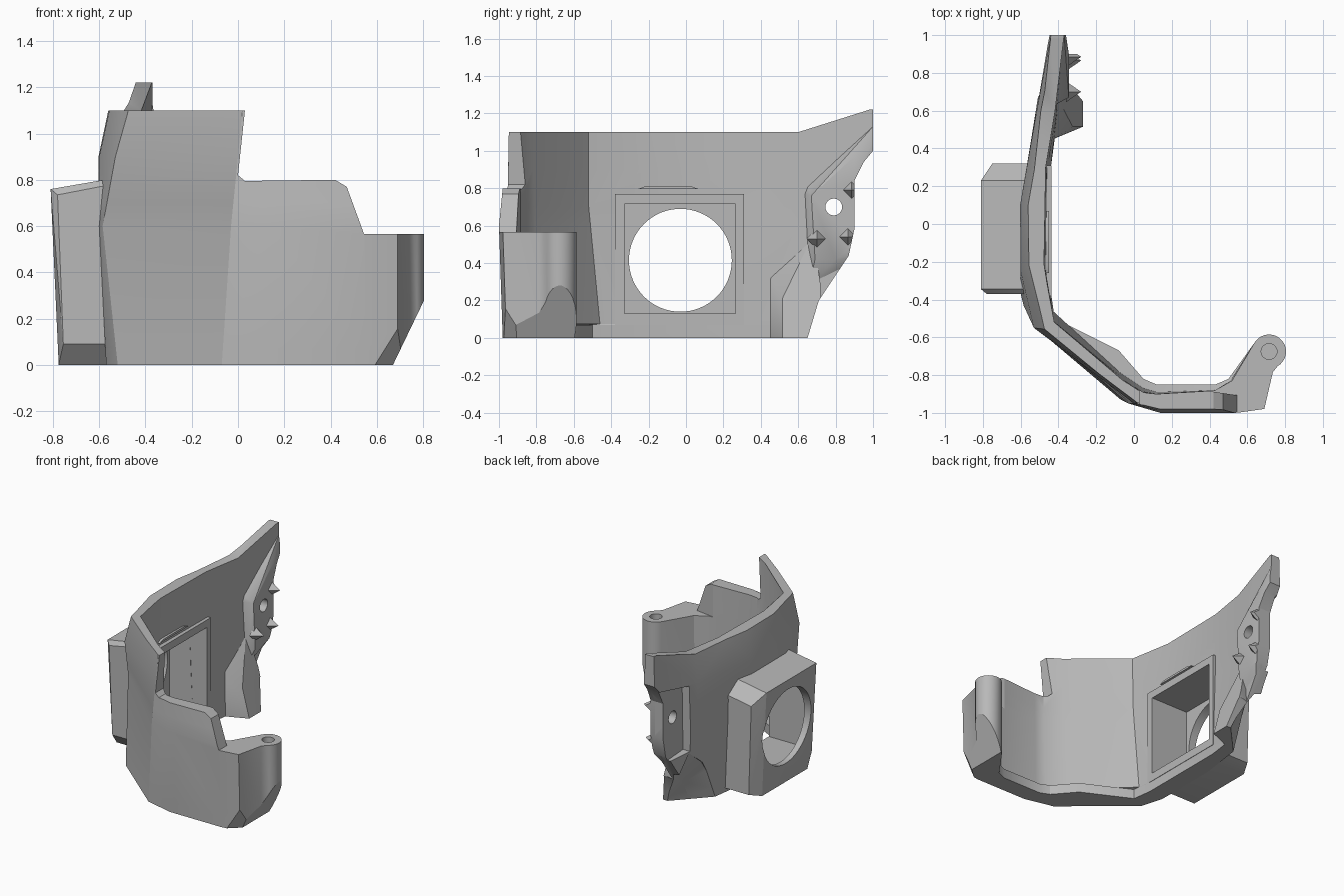
import bpy, bmesh, math
from mathutils import Vector, Matrix

default_cube = bpy.data.objects.get("Cube")
if default_cube:
    bpy.data.objects.remove(default_cube)

grey = bpy.data.materials.new("light grey")
grey.use_nodes = True
grey.diffuse_color = (0.48, 0.48, 0.48, 1)
grey.node_tree.nodes["Principled BSDF"].inputs["Base Color"].default_value = grey.diffuse_color


def finish(name, bm):
    """Turn a bmesh into a linked, coloured object."""
    bmesh.ops.recalc_face_normals(bm, faces=bm.faces)
    mesh = bpy.data.meshes.new(name)
    bm.to_mesh(mesh)
    bm.free()
    mesh.materials.append(grey)
    obj = bpy.data.objects.new(name, mesh)
    bpy.context.collection.objects.link(obj)
    return obj


def loft(bm, rings):
    """Skin a stack of equally long closed rings and cap both ends."""
    loops = [[bm.verts.new(p) for p in ring] for ring in rings]
    count = len(loops[0])
    for low, high in zip(loops, loops[1:]):
        for i in range(count):
            j = (i + 1) % count
            bm.faces.new((low[i], low[j], high[j], high[i]))
    bm.faces.new(loops[0][::-1])
    bm.faces.new(loops[-1])


def plan_at(keys, z):
    """Blend the plan lines of the two keyed heights around z."""
    for (z0, line0), (z1, line1) in zip(keys, keys[1:]):
        if z <= z1:
            t = (z - z0) / (z1 - z0)
            return [tuple(Vector(a).lerp(Vector(b), t)) for a, b in zip(line0, line1)]


def prism(name, outline, axis, start, end):
    """Extrude a flat outline along x, y or z; the outline uses the other two axes in order."""
    slot = "xyz".index(axis)
    bm = bmesh.new()
    loft(bm, [[(*p[:slot], t, *p[slot:]) for p in outline] for t in (start, end)])
    return finish(name, bm)


def hull(name, points):
    bm = bmesh.new()
    verts = [bm.verts.new(p) for p in points]
    bmesh.ops.convex_hull(bm, input=verts)
    unused = [v for v in bm.verts if not v.link_faces]
    bmesh.ops.delete(bm, geom=unused, context="VERTS")
    bmesh.ops.dissolve_limit(bm, angle_limit=math.radians(1), verts=bm.verts, edges=bm.edges)
    return finish(name, bm)


def circle(centre, radius, steps=48, first=0, last=360, closed=True):
    span = steps if closed else steps - 1
    angles = [math.radians(first + (last - first) * i / span) for i in range(steps)]
    return [(centre[0] + radius * math.cos(a), centre[1] + radius * math.sin(a)) for a in angles]


def rectangle(left, right, low, high):
    return [(left, low), (right, low), (right, high), (left, high)]


def cut(obj, *cutters):
    bpy.context.view_layer.objects.active = obj
    for cutter in cutters:
        mod = obj.modifiers.new("cut", "BOOLEAN")
        mod.operation = "DIFFERENCE"
        mod.solver = "EXACT"
        mod.object = cutter
        bpy.ops.object.modifier_apply(modifier=mod.name)


# Outer plan lines of the wall by height, each from back to front
outer_keys = [
    (0, [(-.42, 1), (-.5, .6), (-.57, .1), (-.57, -.38), (-.52, -.55), (-.07, -.93),
         (.14, -.98), (.55, -.98), (.69, -.96)]),
    (.6, [(-.455, 1), (-.52, .6), (-.6, .1), (-.6, -.37), (-.585, -.43), (-.03, -.95),
          (.14, -1), (.55, -1), (.69, -.98)]),
    (.9, [(-.45, 1), (-.515, .6), (-.603, .1), (-.6, -.25), (-.53, -.55), (0, -.95),
          (.14, -.97), (.55, -.97), (.69, -.95)]),
    (1.22, [(-.44, 1), (-.48, .6), (-.535, .1), (-.53, -.2), (-.44, -.56), (.03, -.945),
            (.14, -.95), (.55, -.95), (.69, -.93)]),
]
# Inner plan lines: a low ledge round the bottom, then the wall face
ledge = [(-.37, 1), (-.4, .6), (-.44, .3), (-.44, -.36), (-.42, -.5), (-.08, -.67),
         (.05, -.82), (.12, -.85), (.43, -.85), (.5, -.82)]
inner_keys = [
    (0, ledge), (.07, ledge),
    (.075, [(-.37, 1), (-.4, .6), (-.44, .3), (-.445, -.34), (-.43, -.46), (-.07, -.79),
            (.05, -.87), (.12, -.89), (.43, -.88), (.51, -.83)]),
    (.7, [(-.37, 1), (-.41, .6), (-.46, .3), (-.465, -.25), (-.43, -.52), (-.07, -.81),
          (.05, -.89), (.12, -.9), (.43, -.88), (.52, -.83)]),
    (1.22, [(-.37, 1), (-.42, .6), (-.47, .3), (-.48, -.2), (-.42, -.52), (-.06, -.83),
            (.05, -.9), (.12, -.9), (.43, -.89), (.52, -.84)]),
]
hinge = (.715, -.675)
knuckle = [(.735, -.785)] + circle(hinge, .09, 20, -60, 150, closed=False)

# Curved wall with the hinge knuckle at its front end
bm = bmesh.new()
loft(bm, [[(x, y, z) for x, y in plan_at(outer_keys, z) + knuckle + plan_at(inner_keys, z)[::-1]]
          for z in (0, .07, .075, .6, .7, .9, 1.22)])
bmesh.ops.recalc_face_normals(bm, faces=bm.faces)
# Bevels under the knuckle and at the lower front corner
for point, normal in (((.67, 0, 0), (.27, 0, -.13)), ((.58, -.985, 0), (.16, -.18, -.09))):
    bmesh.ops.bisect_plane(bm, geom=bm.verts[:] + bm.edges[:] + bm.faces[:], dist=1e-5,
                           plane_co=point, plane_no=Vector(normal).normalized(), clear_outer=True)
    bmesh.ops.holes_fill(bm, edges=[e for e in bm.edges if e.is_boundary], sides=0)
wall = finish("curved_wall", bm)

# Cutters
front_notch = prism("front_notch_cutter", [
    (.063, 1.4), (.03, 1.1), (0, .82), (.03, .795), (.42, .8), (.47, .77),
    (.545, .565), (.95, .565), (.95, 1.4)], "y", -1.2, -.3)
top_trim = prism("top_cutter", [
    (-1.2, 1.1), (.6, 1.1), (.98, 1.22), (1.2, 1.29), (1.2, 1.5), (-1.2, 1.5)], "x", -1, 1)
back_trim = prism("back_cutter", [
    (1.2, 1), (1, 1), (.95, .94), (.9, .84), (.9, .58), (.87, .44), (.71, .2),
    (.65, 0), (.65, -.1), (1.2, -.1)], "x", -1, 0)
lip_trim = prism("front_lip_cutter", [(.4, -.885), (.6, -.915), (.6, -.7), (.4, -.7)], "z", .565, 1)
cavity = prism("cavity_cutter", rectangle(-.33, .265, .13, .715), "x", -.74, -.3)
port = prism("port_cutter", circle((-.03, .415), .275, 64), "x", -.95, -.65)
bolt_hole = prism("bolt_hole_cutter", circle((.79, .7), .045, 24), "x", -.8, -.1)
pin_hole = prism("pin_hole_cutter", circle(hinge, .042, 24), "z", .4, .8)
recess = prism("recess_cutter", [(.68, .9), (.98, .95), (.98, .4), (.67, .42)], "x", -.8, -.445)
foot_bevel = hull("foot_bevel_cutter", [
    (-.27, .67, -.05), (-.56, .36, -.05), (-.51, .55, .3), (-.5, .68, .41),
    (-.8, .55, .3), (-.8, .8, .41), (-.8, .36, -.05), (-.27, .9, -.05)])

cut(wall, front_notch, top_trim, back_trim, lip_trim, cavity, bolt_hole, pin_hole, recess, foot_bevel)

# Side box with a bevelled outer face and a round port
box = hull("side_box", [
    (-.81, -.345, .76), (-.81, .23, .76), (-.775, -.29, 0), (-.775, .23, 0),
    (-.52, -.345, .81), (-.52, .23, .81), (-.52, -.29, 0), (-.52, .23, 0),
    (-.52, -.37, .785), (-.52, -.37, .09), (-.52, .32, .72), (-.52, .32, .03),
    (-.78, -.37, .735), (-.755, -.37, .09), (-.75, .32, .68), (-.73, .32, .03)])
cut(box, cavity, port)

# Raised frame round the opening, with a small ridge above it
frame = prism("opening_frame", rectangle(-.38, .31, .07, .77), "x", -.53, -.437)
cut(frame, cavity)
ridge = prism("frame_ridge", [(-.26, .795), (.07, .795), (.03, .81), (-.22, .81)], "x", -.52, -.45)

# Bracket plate at the back, with its bolt hole
bracket = hull("bracket_plate",
               [(-.345, y, z) for y, z in ((.67, .76), (.9, .97), (.9, .5), (.8, .42), (.69, .42))]
               + [(-.36, 1, 1.05), (-.37, 1, 1.13), (-.37, 1, .45)]
               + [(-.41, y, z) for y, z in ((.635, .77), (.65, .81), (.95, 1.1), (.86, .4), (.655, .27))])
cut(bracket, bolt_hole, back_trim)

# Small locating spikes on the bracket
spikes = []
for i, (y, z) in enumerate(((.885, .79), (.7, .53), (.865, .54))):
    bm = bmesh.new()
    bmesh.ops.create_cone(bm, cap_ends=True, segments=4, radius1=.055, radius2=0, depth=.08,
                          matrix=Matrix.Translation((-.32, y, z)) @ Matrix.Rotation(math.pi / 2, 4, "Y"))
    spikes.append(finish(f"bracket_spike_{i + 1}", bm))
    cut(spikes[-1], back_trim)

# Thickened foot below the bracket
foot = hull("back_foot", [
    (-.45, .44, 0), (-.36, .515, 0), (-.27, .515, 0), (-.27, .72, 0), (-.45, .72, 0),
    (-.325, .515, .21), (-.34, .72, .28), (-.43, .45, .33), (-.41, .68, .55)])
cut(foot, back_trim, foot_bevel)

# Remove the cutters and shade the parts
for cutter in (front_notch, top_trim, back_trim, lip_trim, cavity, port, bolt_hole, pin_hole,
               recess, foot_bevel):
    bpy.data.objects.remove(cutter)
bpy.ops.object.select_all(action="DESELECT")
for part in (wall, box, frame, ridge, bracket, foot, *spikes):
    part.select_set(True)
bpy.context.view_layer.objects.active = wall
bpy.ops.object.shade_smooth_by_angle(angle=math.radians(25))
